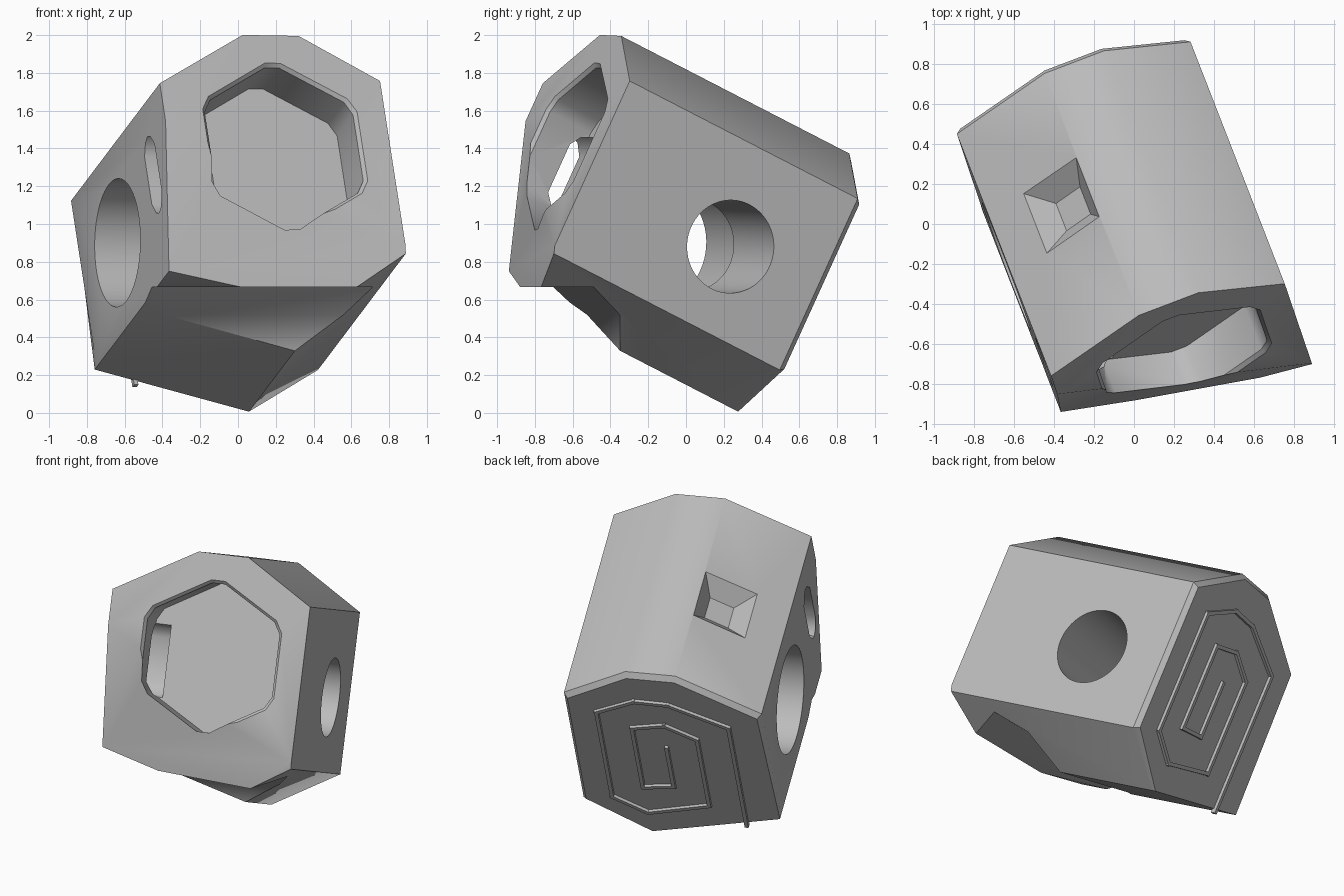
import bpy, bmesh, math
from mathutils import Vector, Matrix

old = bpy.data.objects.get("Cube")
if old:
    bpy.data.objects.remove(old, do_unlink=True)

# Tilted frame of the block: U across, V up the side walls, N from front to back
N = Vector((-.327, .84, -.433)).normalized()
V = Vector((-.140, .410, .901))
V = (V - N * V.dot(N)).normalized()
U = N.cross(V)
FRAME = Matrix((U, V, N)).transposed()
FRONT, BACK = -1.257, .21

grey = bpy.data.materials.new("plain grey")
grey.use_nodes = True
grey.diffuse_color = (.5, .5, .5, 1)
grey.node_tree.nodes["Principled BSDF"].inputs["Base Color"].default_value = (.5, .5, .5, 1)


def finish(name, bm):
    bmesh.ops.recalc_face_normals(bm, faces=bm.faces)
    mesh = bpy.data.meshes.new(name)
    bm.to_mesh(mesh)
    bm.free()
    mesh.materials.append(grey)
    obj = bpy.data.objects.new(name, mesh)
    bpy.context.collection.objects.link(obj)
    return obj


def loft(bm, rings, frame=FRAME):
    """Skin matching closed rings of points and cap both ends."""
    rows = [[bm.verts.new(frame @ Vector(p)) for p in ring] for ring in rings]
    for r, s in zip(rows, rows[1:]):
        for i in range(len(r)):
            j = (i + 1) % len(r)
            bm.faces.new((r[i], r[j], s[j], s[i]))
    bm.faces.new(rows[0])
    bm.faces.new(rows[-1])


def solid(name, rings, frame=FRAME):
    bm = bmesh.new()
    loft(bm, rings, frame)
    return finish(name, bm)


def carve(target, cutter):
    cutter.hide_render = True
    mod = target.modifiers.new("cut", 'BOOLEAN')
    mod.operation = 'DIFFERENCE'
    mod.solver = 'EXACT'
    mod.object = cutter
    bpy.context.view_layer.objects.active = target
    bpy.ops.object.modifier_apply(modifier=mod.name)
    bpy.data.objects.remove(cutter, do_unlink=True)


# Seven sided block with a chamfered back rim
outline = [(-.685, 1.32), (-.172, 1.613), (.145, 1.613), (.568, 1.356),
           (.568, .349), (.152, .111), (-.687, .343)]
mid = Vector((-.05, .84))
cap = [mid + (Vector(p) - mid) * (.96 if i < 5 else 1) for i, p in enumerate(outline)]
bm = bmesh.new()
loft(bm, [[(u, v, FRONT) for u, v in outline],
          [(u, v, BACK - .03) for u, v in outline],
          [(u, v, BACK) for u, v in cap]])
# Slanted facet across the lower front
cut = bmesh.ops.bisect_plane(bm, geom=bm.verts[:] + bm.edges[:] + bm.faces[:],
                             plane_co=(-.39, -.85, 1.55),
                             plane_no=(.186, -1.022, .118), clear_outer=True)
edges = [e for e in cut["geom_cut"] if isinstance(e, bmesh.types.BMEdge)]
bmesh.ops.holes_fill(bm, edges=edges)
body = finish("block_body", bm)

# Undercut below the front
slant = Matrix(((.984, -.18, 0), (.18, .984, 0), (0, 0, 1)))
profile = [(-1.6, .667), (-.61, .667), (-.445, .52), (-.395, .32), (-.3, -.06), (-1.6, -.06)]
carve(body, solid("undercut_cutter", [[(s, w, z) for w, z in profile] for s in (-2, 2)], slant))


# Hexagonal front recess with clipped corners and a small rim chamfer
def hexagon(radius, n, clip=.1):
    corners = [Vector((math.sin(k * math.pi / 3), math.cos(k * math.pi / 3))) * radius
               for k in range(6)]
    pts = []
    for k, c in enumerate(corners):
        for other in (corners[k - 1], corners[(k + 1) % 6]):
            p = c.lerp(other, clip)
            pts.append((p.x - .027, p.y + .97, n))
    return pts


carve(body, solid("recess_cutter", [hexagon(.55, FRONT - .045), hexagon(.485, FRONT + .02),
                                    hexagon(.485, -.98)]))

# Slot from the side wall into the recess
slot = [(-1.06, .78), (-1.02, .71), (-.98, .69), (-.94, .71), (-.9, .78),
        (-.9, 1.06), (-.94, 1.12), (-.98, 1.14), (-1.02, 1.12), (-1.06, 1.06)]
carve(body, solid("slot_cutter", [[(u, v, n) for n, v in slot] for u in (-.8, -.35)]))


# Stepped cross bore: wide from one wall, narrow from the other
def circle(radius, u, sides=64):
    steps = [2 * math.pi * k / sides for k in range(sides)]
    return [(u, .815 + radius * math.cos(a), -.358 + radius * math.sin(a)) for a in steps]


carve(body, solid("bore_cutter", [circle(.34, -.9), circle(.34, -.03),
                                  circle(.246, -.03), circle(.246, .8)]))

# Tapered square pit in the sloping top wall
across = Vector((math.cos(math.pi / 6), .5, 0))
inward = Vector((.5, -math.cos(math.pi / 6), 0))
centre = Vector((-.331, 1.523, -.492))


def square(half, depth):
    signs = ((-1, -1), (1, -1), (1, 1), (-1, 1))
    return [centre + inward * depth + across * half * a + Vector((0, 0, half * b))
            for a, b in signs]


carve(body, solid("pit_cutter", [square(.273, -.1), square(.081, .1)]))

# Raised angular spiral on the back
path = [(-.468, .265), (-.468, 1.20), (-.10, 1.37), (.113, 1.375), (.367, 1.24),
        (.367, .43), (.153, .304), (-.25, .424), (-.25, 1.057), (-.052, 1.166),
        (.157, 1.114), (.157, .548), (-.043, .58), (-.043, .948)]
bm = bmesh.new()
half = .012
for p, q in zip(path, path[1:]):
    p, q = Vector(p), Vector(q)
    along = (q - p).normalized() * half
    side = Vector((-along.y, along.x))
    corners = [p - along + side, p - along - side, q + along - side, q + along + side]
    loft(bm, [[(c.x, c.y, n) for c in corners] for n in (BACK - .01, BACK + .02)])
finish("back_spiral_ridge", bm)

# Soft shading over shallow angles, sharp elsewhere
bpy.ops.object.select_all(action='DESELECT')
body.select_set(True)
bpy.context.view_layer.objects.active = body
bpy.ops.object.shade_smooth_by_angle(angle=math.radians(35))
